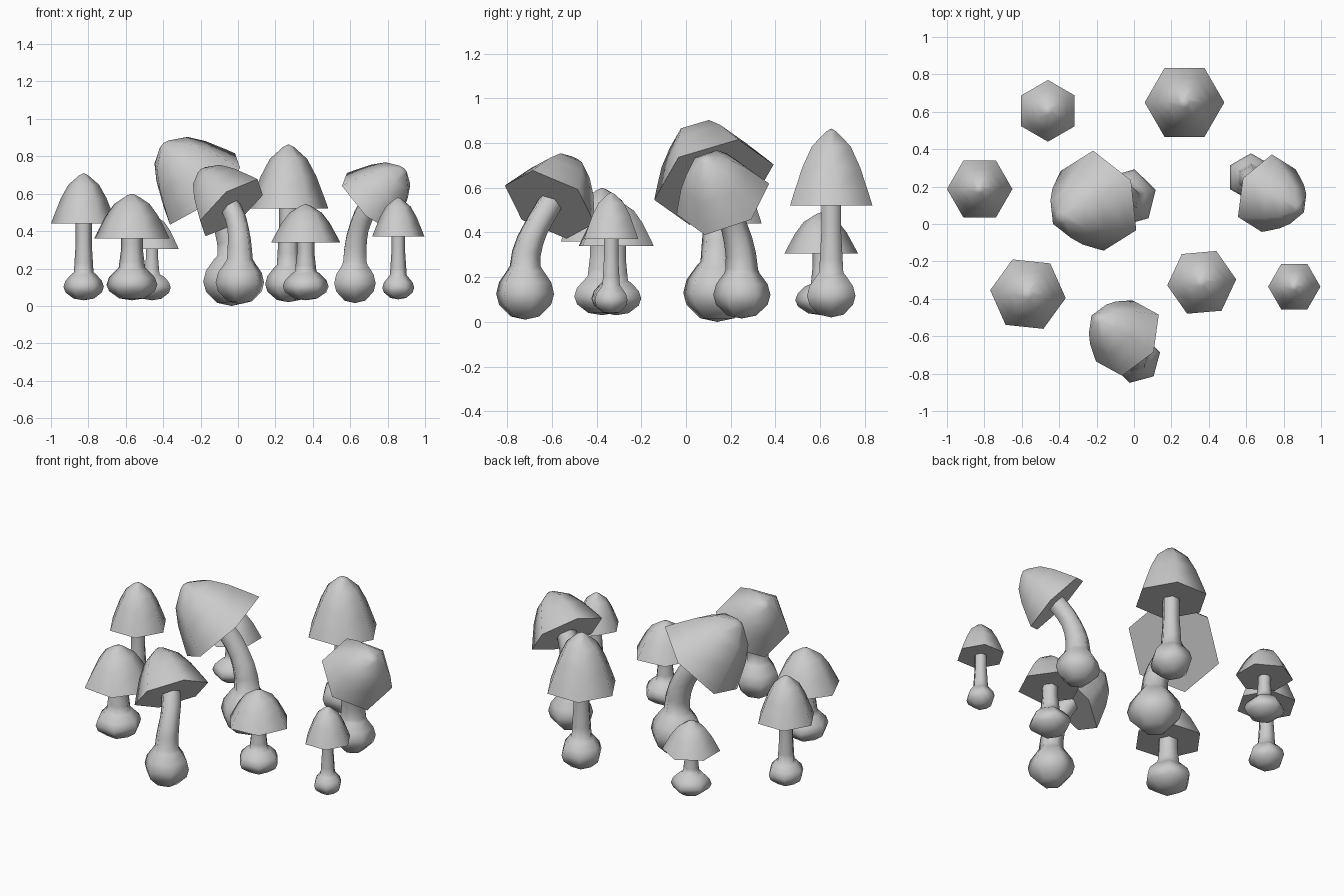
import bpy, math
from mathutils import Vector

if "Cube" in bpy.data.objects:
    bpy.data.objects.remove(bpy.data.objects["Cube"])

UP = Vector((0, 0, 1))
SIDES = 6


def loft(name, rings, rot):
    """rings: (centre, axis, radius); zero radius makes a pole, ends are closed."""
    verts, faces, loops = [], [], []
    for c, axis, r in rings:
        q = UP.rotation_difference(axis)
        n = SIDES if r > 0 else 1
        loops.append(list(range(len(verts), len(verts) + n)))
        for i in range(n):
            a = math.radians(rot) + math.tau * i / SIDES
            verts.append(c + q @ Vector((r * math.cos(a), r * math.sin(a), 0)))
    for lo, hi in zip(loops, loops[1:]):
        for i in range(SIDES):
            j = (i + 1) % SIDES
            if len(lo) == 1:
                faces.append((lo[0], hi[j], hi[i]))
            elif len(hi) == 1:
                faces.append((lo[i], lo[j], hi[0]))
            else:
                faces.append((lo[i], lo[j], hi[j], hi[i]))
    if len(loops[0]) > 1:
        faces.append(loops[0][::-1])
    if len(loops[-1]) > 1:
        faces.append(loops[-1])
    me = bpy.data.meshes.new(name)
    me.from_pydata(verts, [], faces)
    ob = bpy.data.objects.new(name, me)
    bpy.context.collection.objects.link(ob)
    bpy.ops.object.select_all(action='DESELECT')
    ob.select_set(True)
    bpy.context.view_layer.objects.active = ob
    bpy.ops.object.shade_smooth_by_angle(angle=math.radians(80))


def mushroom(name, base, bulb, stem_r, rim, apex, cap_r, cap_rot, stem_rot):
    bulb_r, z0, z1 = bulb
    rim, apex = Vector(rim), Vector(apex)
    n = (apex - rim).normalized()
    h = (apex - rim).length
    foot = Vector((base[0], base[1], 0))

    # Swollen foot
    rings = [(foot + UP * (z0 + (z1 - z0) * t), UP, bulb_r * f)
             for t, f in ((0, 0), (.06, .5), (.28, .9), (.48, 1), (.7, .9), (.92, .62))]
    # Curved stem running into the cap
    p0 = foot + UP * z1
    p3 = rim + n * h * .15
    reach = (p3 - p0).length * .35
    p1, p2 = p0 + UP * reach, p3 - n * reach
    for i in range(7):
        t = i / 6
        s = 1 - t
        p = p0 * s**3 + p1 * 3 * s * s * t + p2 * 3 * s * t * t + p3 * t**3
        d = (p1 - p0) * s * s + (p2 - p1) * 2 * s * t + (p3 - p2) * t * t
        rings.append((p, d.normalized(), stem_r * (1.25 - .22 * min(1, t * 2))))
    loft(name + "_stem", rings, stem_rot)

    # Six-sided pointed cap
    profile = ((0, 1), (.14, .92), (.5, .7), (.77, .47), (.96, .13), (1, 0))
    loft(name + "_cap", [(rim + n * h * t, n, cap_r * f) for t, f in profile], cap_rot)


# Upright mushrooms: name, x, y, bulb (radius, bottom, top), stem radius, rim z, apex z, cap radius, turn
for name, x, y, bulb, sr, zr, za, cr, rot in (
        ("left", -.825, .187, (.108, .03, .18), .042, .44, .71, .175, 0),
        ("back_left", -.46, .605, (.116, .03, .17), .037, .305, .49, .165, 30),
        ("back", .27, .65, (.125, .02, .22), .05, .52, .865, .213, 0),
        ("front_left", -.567, -.375, (.137, .03, .205), .057, .36, .6, .203, -6),
        ("front_right", .362, -.312, (.123, .03, .185), .046, .34, .545, .185, 5),
        ("right", .857, -.335, (.085, .035, .165), .036, .37, .58, .14, 0)):
    mushroom(name, (x, y), bulb, sr, (x, y, zr), (x, y, za), cr, rot, rot)

# Leaning mushrooms
mushroom("centre_leaning", (-.035, .14), (.157, 0, .27), .062,
         (-.19, .125, .625), (-.4, .03, .87), .28, 30, 16)
mushroom("front_leaning", (.01, -.72), (.134, .01, .25), .057,
         (-.035, -.61, .525), (-.2, -.5, .73), .22, 30, 15)
mushroom("right_leaning", (.625, .25), (.128, .015, .235), .058,
         (.71, .165, .55), (.89, .08, .735), .22, 30, 30)
